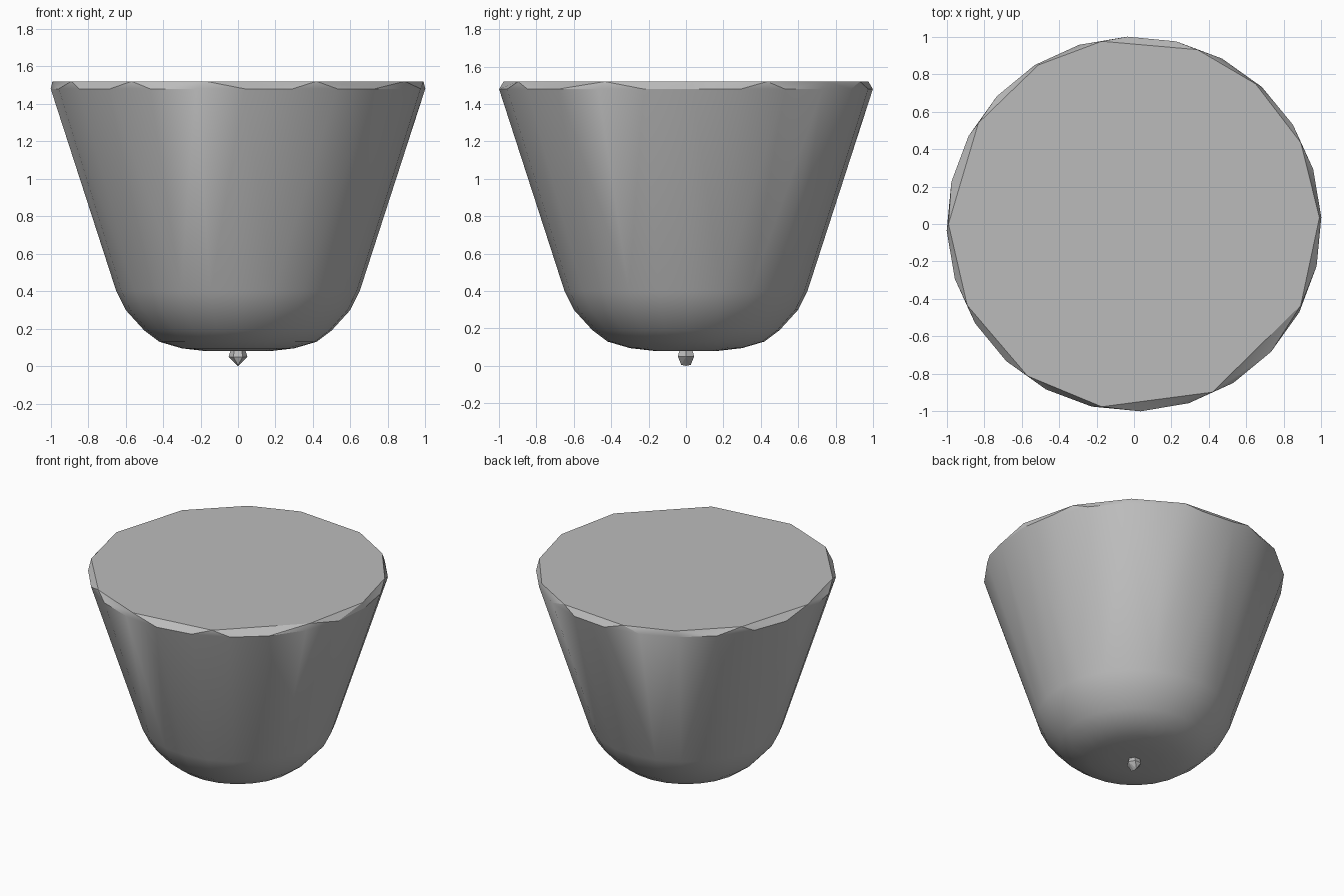
import bpy, bmesh, math

cube = bpy.data.objects.get("Cube")
if cube:
    bpy.data.objects.remove(cube, do_unlink=True)

grey = bpy.data.materials.new("plain grey")
grey.use_nodes = True
grey.diffuse_color = (0.5, 0.5, 0.5, 1)
grey.node_tree.nodes["Principled BSDF"].inputs["Base Color"].default_value = (0.5, 0.5, 0.5, 1)


def ring(radius, z, angles):
    return [(radius * math.cos(math.radians(a)), radius * math.sin(math.radians(a)), z)
            for a in angles]


def hull_object(name, points, smooth_angle):
    """Closed convex solid around the given points."""
    bm = bmesh.new()
    for p in points:
        bm.verts.new(p)
    bmesh.ops.convex_hull(bm, input=bm.verts)
    bmesh.ops.delete(bm, geom=[v for v in bm.verts if not v.link_faces], context='VERTS')
    bmesh.ops.dissolve_limit(bm, angle_limit=math.radians(1),
                             verts=bm.verts, edges=bm.edges)
    bmesh.ops.recalc_face_normals(bm, faces=bm.faces)
    mesh = bpy.data.meshes.new(name)
    bm.to_mesh(mesh)
    bm.free()
    mesh.materials.append(grey)
    obj = bpy.data.objects.new(name, mesh)
    bpy.context.collection.objects.link(obj)
    bpy.ops.object.select_all(action='DESELECT')
    obj.select_set(True)
    bpy.context.view_layer.objects.active = obj
    if smooth_angle:
        bpy.ops.object.shade_smooth_by_angle(angle=math.radians(smooth_angle))
    return obj


# Bowl: turned side with rounded base, closed by a coarser, chipped top
sides = [2 + 15 * k for k in range(24)]
profile = [(1.0, 1.48), (0.65, 0.4), (0.6, 0.3), (0.5, 0.19),
           (0.42, 0.13), (0.3, 0.095), (0.17, 0.08)]
bowl_points = [p for r, z in profile for p in ring(r, z, sides)]
top_angles = (2, 26, 49, 70, 100, 121, 147, 180, 206, 235, 260, 295, 334)
bowl_points += ring(0.99, 1.52, top_angles)
hull_object("bowl", bowl_points, 30)

# Small faceted knob under the base, ending in a short ridge
knob_angles = range(0, 360, 60)
knob_points = ring(0.035, 0.1, knob_angles) + ring(0.05, 0.05, knob_angles)
knob_points += [(0, -0.025, 0.005), (0, 0.025, 0.005), (0, 0, 0)]
hull_object("base_knob", knob_points, 0)
